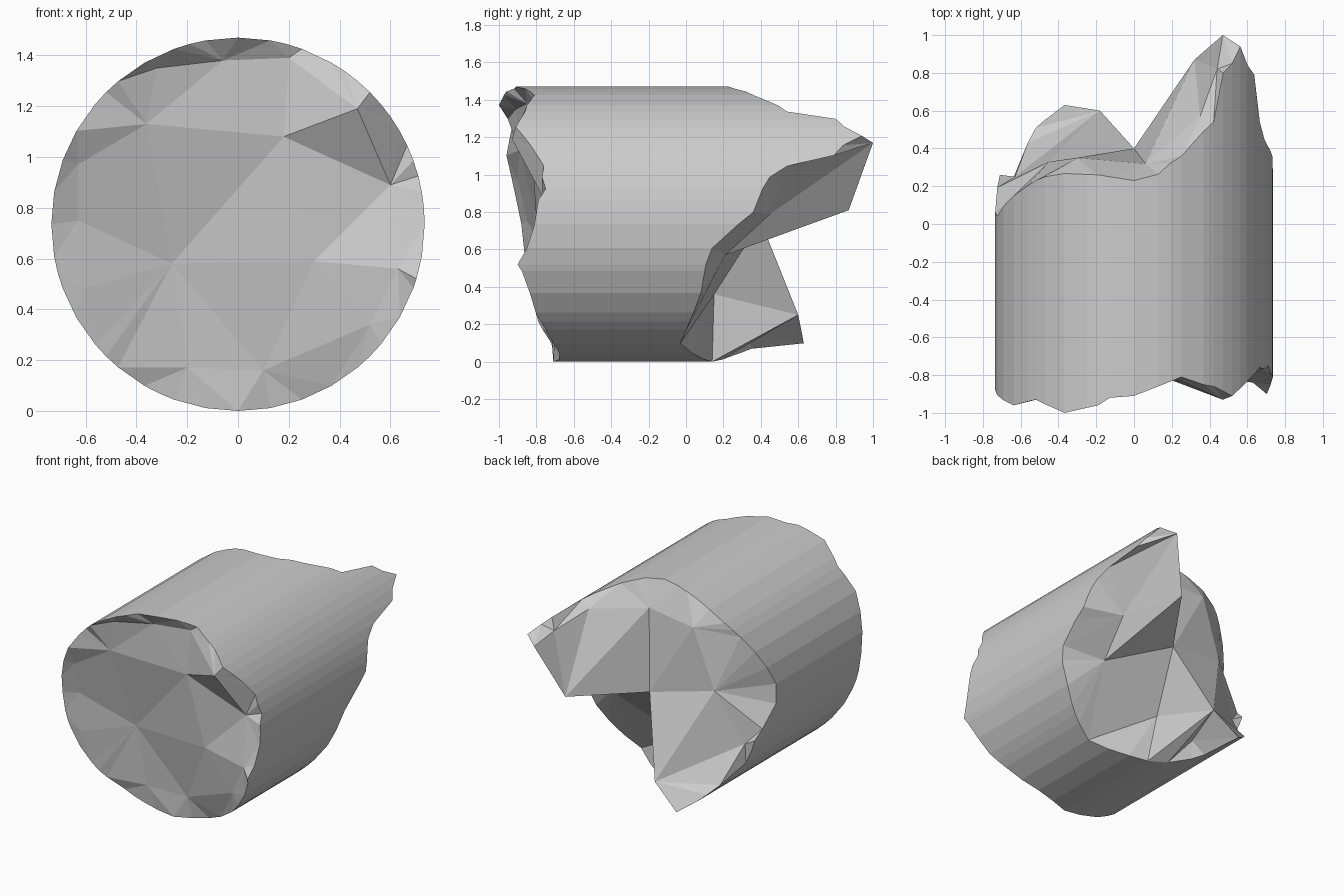
import bpy, bmesh, math
from mathutils import Vector
from mathutils.geometry import delaunay_2d_cdt

if "Cube" in bpy.data.objects:
    bpy.data.objects.remove(bpy.data.objects["Cube"])

R, CZ = 0.735, 0.735
# Irregular facets: a 10 degree grid plus extra cuts where the rim jumps
ANGLES = sorted(list(range(0, 360, 10)) +
                [5, 15, 25, 35, 45, 55, 75, 105, 135, 195, 225, 245, 315, 343])
N = len(ANGLES)

# Rim depth (angle, y) around the two broken ends
front_rim = [(0, -.81), (10, -.79), (15, -.75), (20, -.77), (25, -.76), (35, -.83),
             (45, -.91), (55, -.86), (65, -.84), (70, -.81), (80, -.86), (90, -.91),
             (100, -.92), (105, -.96), (120, -1), (135, -.93), (150, -.96), (165, -.92),
             (180, -.88), (195, -.86), (210, -.83), (225, -.79), (240, -.72), (255, -.7),
             (270, -.71), (285, -.66), (295, -.69), (310, -.75), (325, -.83), (335, -.84),
             (343, -.9), (350, -.85), (360, -.81)]
back_rim = [(0, .28), (5, .36), (19, .43), (23, .5), (27, .58), (30, .79), (35, .84),
            (40, .94), (45, .85), (50, .8), (52.5, .76), (55, .54), (60, .49), (65, .44),
            (70, .36), (75, .32), (82, .24), (90, .23), (105, .26), (125, .27), (135, .23),
            (150, .15), (172, .03), (180, .06), (195, .26), (210, .25), (217, .38),
            (225, .51), (240, .63), (245, .35), (255, .22), (270, .14), (280, .1),
            (300, -.03), (315, .02), (330, .08), (345, .11), (350, .14), (360, .28)]

# Fracture vertices (x, y, z) inside each end
front_pts = [(-.36, -.89, 1.13), (.18, -.82, 1.08), (-.26, -.75, .58), (.3, -.79, .59),
             (.47, -.93, 1.19), (.6, -.77, .89), (-.63, -.9, .97), (-.63, -.85, .75),
             (-.62, -.84, .48), (.2, -.81, 1.39), (.1, -.7, .16), (-.2, -.72, .17),
             (-.32, -.91, 1.35), (-.06, -.85, 1.38), (.63, -.84, .56), (.52, -.8, .34)]
back_pts = [(0, .4, .75), (-.18, .6, .25), (.32, .87, .81), (.47, 1, 1.17),
            (.06, .32, 1.29), (-.3, .35, 1.26), (-.45, .33, .85), (.35, .57, 1.3),
            (-.07, .15, .36), (-.22, .33, .15), (.43, .21, .57), (.47, .45, .79),
            (.44, .82, 1.22), (-.63, .25, .5)]
# Ridge lines: numbers are fracture points, ("r", a) is the rim vertex at angle a
front_ridges = [(1, 4), (4, 5), (1, 5), (1, 9), (4, 9), (1, 2), (0, 1)]
back_ridges = [(0, 1), (0, 2), (2, 3), (1, ("r", 240)), (0, 4), (0, 5), (0, 6), (2, 11),
               (11, ("r", 5)), (11, 10), (0, 10), (2, 4), (4, 7), (2, 7), (2, 12), (7, 12),
               (1, 6), (0, 8), (8, 10)]


def sample(table, a):
    for (a0, y0), (a1, y1) in zip(table, table[1:]):
        if a0 <= a <= a1:
            return y0 + (y1 - y0) * (a - a0) / (a1 - a0)


def rim_loop(bm, table):
    loop = []
    for a in ANGLES:
        t = math.radians(a)
        loop.append(bm.verts.new((R * math.cos(t), sample(table, a), CZ + R * math.sin(t))))
    return loop


def fracture(bm, rim, points, ridges):
    verts = rim + [bm.verts.new(p) for p in points]
    idx = lambda r: ANGLES.index(r[1]) if isinstance(r, tuple) else N + r
    edges = [(i, (i + 1) % N) for i in range(N)] + [(idx(a), idx(b)) for a, b in ridges]
    flat = [Vector((v.co.x, v.co.z)) for v in verts]
    out = delaunay_2d_cdt(flat, edges, [], 1, 1e-5)
    for f in out[2]:
        bm.faces.new([verts[out[3][k][0]] for k in f])


bm = bmesh.new()
front, back = rim_loop(bm, front_rim), rim_loop(bm, back_rim)

# Faceted side wall
for i in range(N):
    j = (i + 1) % N
    bm.faces.new((front[i], front[j], back[j], back[i]))

# Broken ends
fracture(bm, front, front_pts, front_ridges)
fracture(bm, back, back_pts, back_ridges)
bmesh.ops.recalc_face_normals(bm, faces=bm.faces)

mesh = bpy.data.meshes.new("broken_column_piece")
bm.to_mesh(mesh)
bm.free()
bpy.context.collection.objects.link(bpy.data.objects.new("broken_column_piece", mesh))
